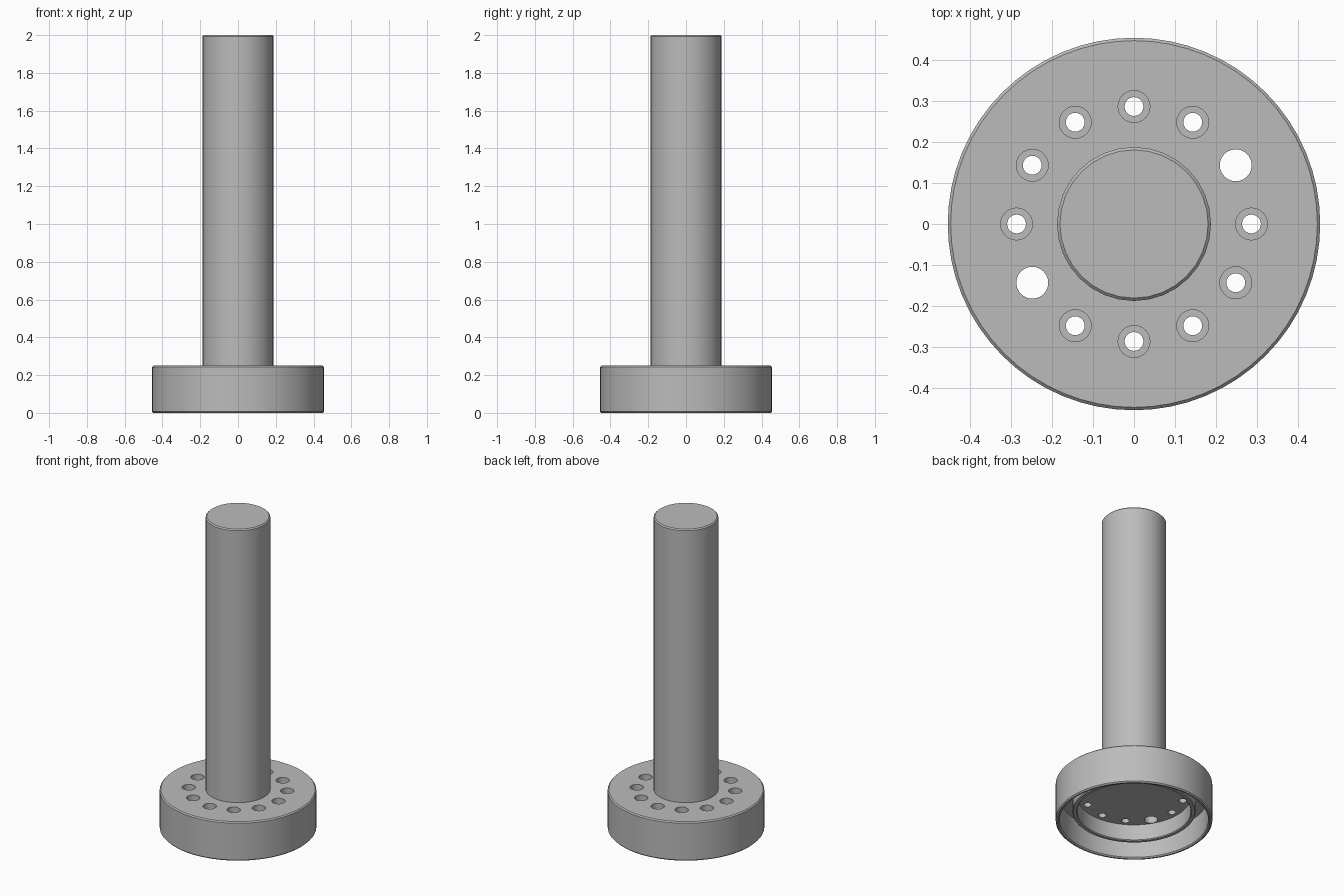
import bpy, bmesh, math
from mathutils import Vector

old = bpy.data.objects.get("Cube")
if old:
    bpy.data.objects.remove(old, do_unlink=True)

# Single machined-metal colour
steel = bpy.data.materials.new("plain grey steel")
steel.use_nodes = True
GREY = (0.5, 0.5, 0.5, 1)
steel.diffuse_color = GREY
steel.node_tree.nodes["Principled BSDF"].inputs["Base Color"].default_value = GREY


def lathe(bm, profile, sides, centre=(0, 0)):
    """Revolve (radius, height) points, starting and ending on the axis."""
    rings = []
    for r, z in profile:
        if r == 0:
            rings.append([bm.verts.new((*centre, z))] * sides)
        else:
            rings.append([bm.verts.new((centre[0] + r * math.cos(a), centre[1] + r * math.sin(a), z))
                          for a in (math.tau * i / sides for i in range(sides))])
    for low, high in zip(rings, rings[1:]):
        for i in range(sides):
            j = (i + 1) % sides
            loop = list(dict.fromkeys((low[i], low[j], high[j], high[i])))
            bm.faces.new(loop)


def finish(name, bm):
    bmesh.ops.recalc_face_normals(bm, faces=bm.faces)
    mesh = bpy.data.meshes.new(name)
    bm.to_mesh(mesh)
    bm.free()
    mesh.materials.append(steel)
    obj = bpy.data.objects.new(name, mesh)
    bpy.context.collection.objects.link(obj)
    return obj


def smooth(obj):
    bpy.ops.object.select_all(action='DESELECT')
    obj.select_set(True)
    bpy.context.view_layer.objects.active = obj
    bpy.ops.object.shade_smooth_by_angle(angle=math.radians(30))


RIM, TOP, WEB, C = 0.455, 0.25, 0.165, 0.007

# Flange: chamfered rim, hollow underside with a short inner collar
bm = bmesh.new()
lathe(bm, [(0, WEB), (0.33, WEB), (0.33, 0.065), (0.335, 0.06), (0.352, 0.06), (0.357, 0.065),
           (0.357, WEB), (0.432, WEB), (0.432, C), (0.439, 0), (RIM - C, 0), (RIM, C),
           (RIM, TOP - C), (RIM - C, TOP), (0, TOP)], 64)
flange = finish("flange", bm)

# Bolt circle: counterbored holes, with two opposite plain dowel holes
bm = bmesh.new()
BORE, HOLE, FLOOR = 0.039, 0.023, 0.205
for k in range(12):
    a = math.tau * k / 12
    centre = (0.287 * math.cos(a), 0.287 * math.sin(a))
    if k in (1, 7):
        profile = [(0, 0.1), (BORE, 0.1), (BORE, 0.3), (0, 0.3)]
    else:
        profile = [(0, 0.1), (HOLE, 0.1), (HOLE, FLOOR), (BORE, FLOOR), (BORE, 0.3), (0, 0.3)]
    lathe(bm, profile, 24, centre)
cutter = finish("bolt_hole_cutter", bm)
cutter.hide_render = True

cut = flange.modifiers.new("bolt_holes", 'BOOLEAN')
cut.operation, cut.solver, cut.object = 'DIFFERENCE', 'EXACT', cutter
bpy.ops.object.select_all(action='DESELECT')
flange.select_set(True)
bpy.context.view_layer.objects.active = flange
bpy.ops.object.modifier_apply(modifier=cut.name)
bpy.data.objects.remove(cutter, do_unlink=True)
smooth(flange)

# Shaft: solid rod with a chamfered end
bm = bmesh.new()
R = 0.188
lathe(bm, [(0, TOP - 0.02), (R, TOP - 0.02), (R, 2 - C), (R - C, 2), (0, 2)], 32)
smooth(finish("shaft", bm))
